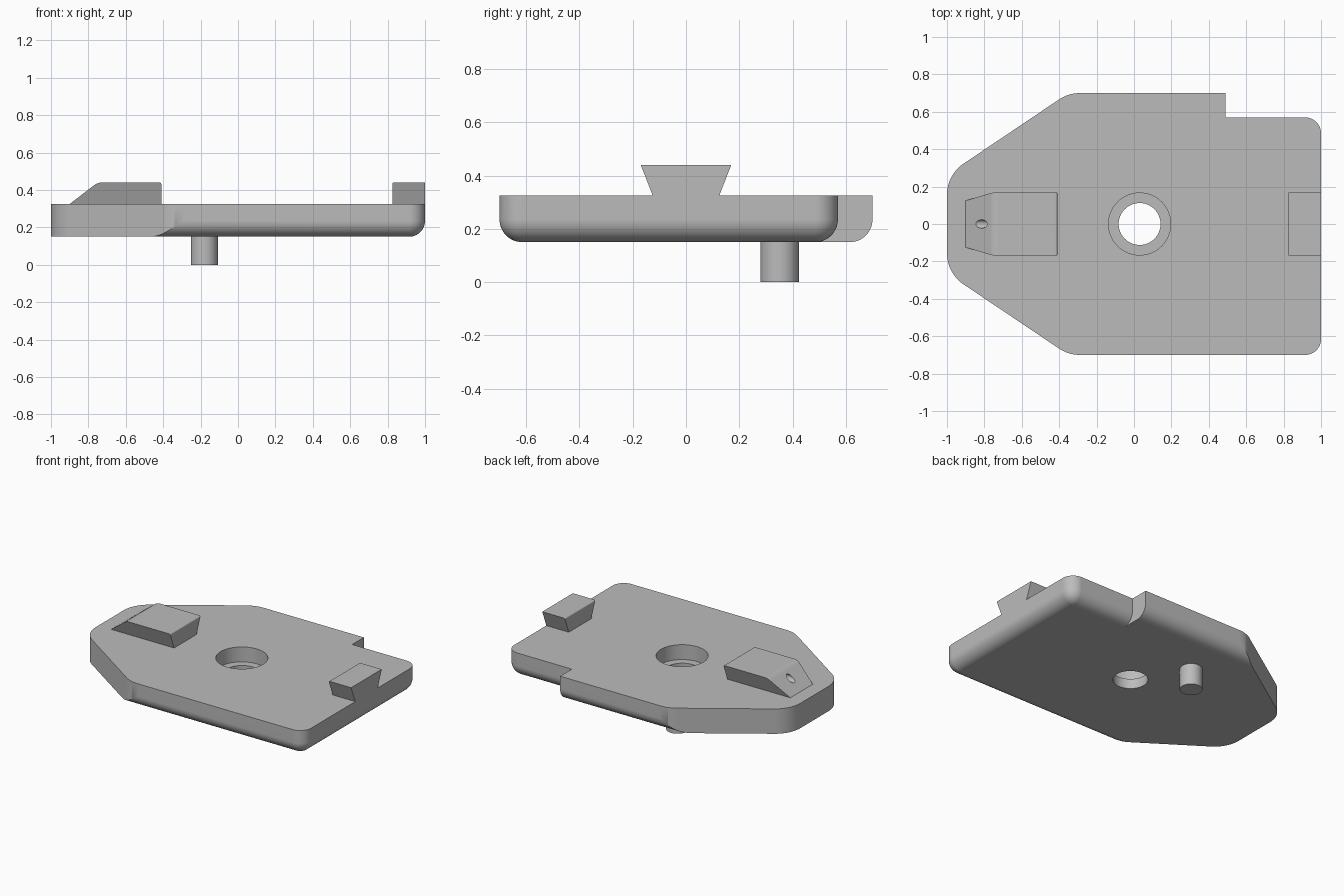
import bpy, bmesh, math
from mathutils import Vector

default = bpy.data.objects.get("Cube")
if default:
    bpy.data.objects.remove(default, do_unlink=True)

grey = bpy.data.materials.new("plain grey")
grey.use_nodes = True
colour = (0.5, 0.5, 0.5, 1)
grey.diffuse_color = colour
grey.node_tree.nodes["Principled BSDF"].inputs["Base Color"].default_value = colour

BOTTOM, TOP, TAIL_TOP = 0.15, 0.325, 0.44
EDGE = 0.085


def make_object(name, bm):
    bmesh.ops.recalc_face_normals(bm, faces=bm.faces)
    mesh = bpy.data.meshes.new(name)
    bm.to_mesh(mesh)
    bm.free()
    mesh.materials.append(grey)
    obj = bpy.data.objects.new(name, mesh)
    bpy.context.collection.objects.link(obj)
    return obj


def fillet(corners, steps=12):
    """Round each (x, y, radius) corner of a closed polygon."""
    out = []
    for i, (x, y, r) in enumerate(corners):
        p = Vector((x, y))
        if r == 0:
            out.append(p)
            continue
        a = (Vector(corners[i - 1][:2]) - p).normalized()
        b = (Vector(corners[(i + 1) % len(corners)][:2]) - p).normalized()
        half = a.angle(b) / 2
        centre = p + (a + b).normalized() * (r / math.sin(half))
        start = p + a * (r / math.tan(half)) - centre
        end = p + b * (r / math.tan(half)) - centre
        sweep = math.pi - 2 * half
        for k in range(steps + 1):
            t = k / steps * sweep
            out.append(centre + (start * math.sin(sweep - t) + end * math.sin(t)) / math.sin(sweep))
    return out


def loft(name, ring_a, ring_b):
    """Closed solid between two matching rings of points."""
    bm = bmesh.new()
    va = [bm.verts.new(p) for p in ring_a]
    vb = [bm.verts.new(p) for p in ring_b]
    n = len(va)
    bm.faces.new(va)
    bm.faces.new(vb)
    for i in range(n):
        j = (i + 1) % n
        bm.faces.new((va[i], va[j], vb[j], vb[i]))
    return make_object(name, bm)


def cylinder(name, centre, radius, low, high, along_x=False, sides=64):
    def ring(h):
        pts = []
        for k in range(sides):
            t = math.tau * k / sides
            u, v = radius * math.cos(t), radius * math.sin(t)
            pts.append((h, centre[0] + u, centre[1] + v) if along_x
                       else (centre[0] + u, centre[1] + v, h))
        return pts
    return loft(name, ring(low), ring(high))


def rounded_box(name, x0, x1, y0, y1, rounded):
    """Plate-height box; rounded(midpoint) picks the edges to round."""
    bm = bmesh.new()
    bmesh.ops.create_cube(bm, size=1)
    for v in bm.verts:
        v.co = (x1 if v.co.x > 0 else x0, y1 if v.co.y > 0 else y0, TOP if v.co.z > 0 else BOTTOM)
    edges = [e for e in bm.edges if rounded((e.verts[0].co + e.verts[1].co) / 2)]
    bmesh.ops.bevel(bm, geom=edges, offset=EDGE, offset_type='OFFSET', segments=12,
                    profile=0.5, affect='EDGES', clamp_overlap=False)
    return make_object(name, bm)


def boolean(obj, other, operation):
    mod = obj.modifiers.new("cut", 'BOOLEAN')
    mod.operation, mod.solver, mod.object = operation, 'EXACT', other
    bpy.context.view_layer.objects.active = obj
    bpy.ops.object.modifier_apply(modifier=mod.name)
    bpy.data.objects.remove(other, do_unlink=True)


def finish(obj):
    bpy.ops.object.select_all(action='DESELECT')
    obj.select_set(True)
    bpy.context.view_layer.objects.active = obj
    bpy.ops.object.shade_smooth_by_angle(angle=math.radians(25))
    mod = obj.modifiers.new("clean shading", 'WEIGHTED_NORMAL')
    mod.keep_sharp = True


# Base plate: long body plus a wider strip that stops at the rear step
LEFT = -1.2
plate = rounded_box("base_plate", LEFT, 1, -0.7, 0.57,
                    lambda m: m.x > LEFT + 0.01 and m.z < TOP - 0.01)
strip = rounded_box("strip", LEFT, 0.49, 0.2, 0.7,
                    lambda m: m.y > 0.69 and m.z < BOTTOM + 0.01)
boolean(plate, strip, 'UNION')

# Tapered nose with upright walls
outline = fillet([(1.2, -0.9, 0), (1.2, 0.9, 0), (-0.35, 0.9, 0), (-0.35, 0.7, 0),
                  (-1, 0.263, 0.2), (-1, -0.263, 0.2), (-0.35, -0.7, 0), (-0.35, -0.9, 0)])
half = fillet([(1.2, -0.7, 0), (1.2, 0.7, 0), (-0.35, 0.7, 0.2), (-1, 0.263, 0.2),
               (-1, -0.263, 0.2), (-0.35, -0.7, 0.2)])
nose = loft("nose_trim", [(p.x, p.y, 0) for p in half], [(p.x, p.y, 1) for p in half])
boolean(plate, nose, 'INTERSECT')

# Stepped round hole
boolean(plate, cylinder("bore", (0.03, 0), 0.112, 0, 1), 'DIFFERENCE')
boolean(plate, cylinder("counterbore", (0.03, 0), 0.166, TOP - 0.105, 1), 'DIFFERENCE')
finish(plate)


# Dovetail blocks, wider at the top
def dovetail(name, corners):
    def width(z):
        return 0.125 + 0.045 * (z - TOP) / (TAIL_TOP - TOP)
    side = fillet(corners, 8)
    return loft(name, [(p.x, -width(p.y), p.y) for p in side],
                [(p.x, width(p.y), p.y) for p in side])


ramp_block = dovetail("ramped_dovetail", [(-0.9, TOP, 0), (-0.75, TAIL_TOP, 0.07),
                                          (-0.41, TAIL_TOP, 0.01), (-0.41, TOP, 0)])
boolean(ramp_block, cylinder("ramp_hole", (0, 0.39), 0.023, -1, -0.62, True, 32), 'DIFFERENCE')
finish(ramp_block)
finish(dovetail("end_dovetail", [(0.825, TOP, 0), (0.825, TAIL_TOP, 0.01),
                                 (1, TAIL_TOP, 0), (1, TOP, 0)]))

# Locating peg underneath
finish(cylinder("peg", (-0.18, 0.352), 0.0725, 0, BOTTOM + 0.02))
